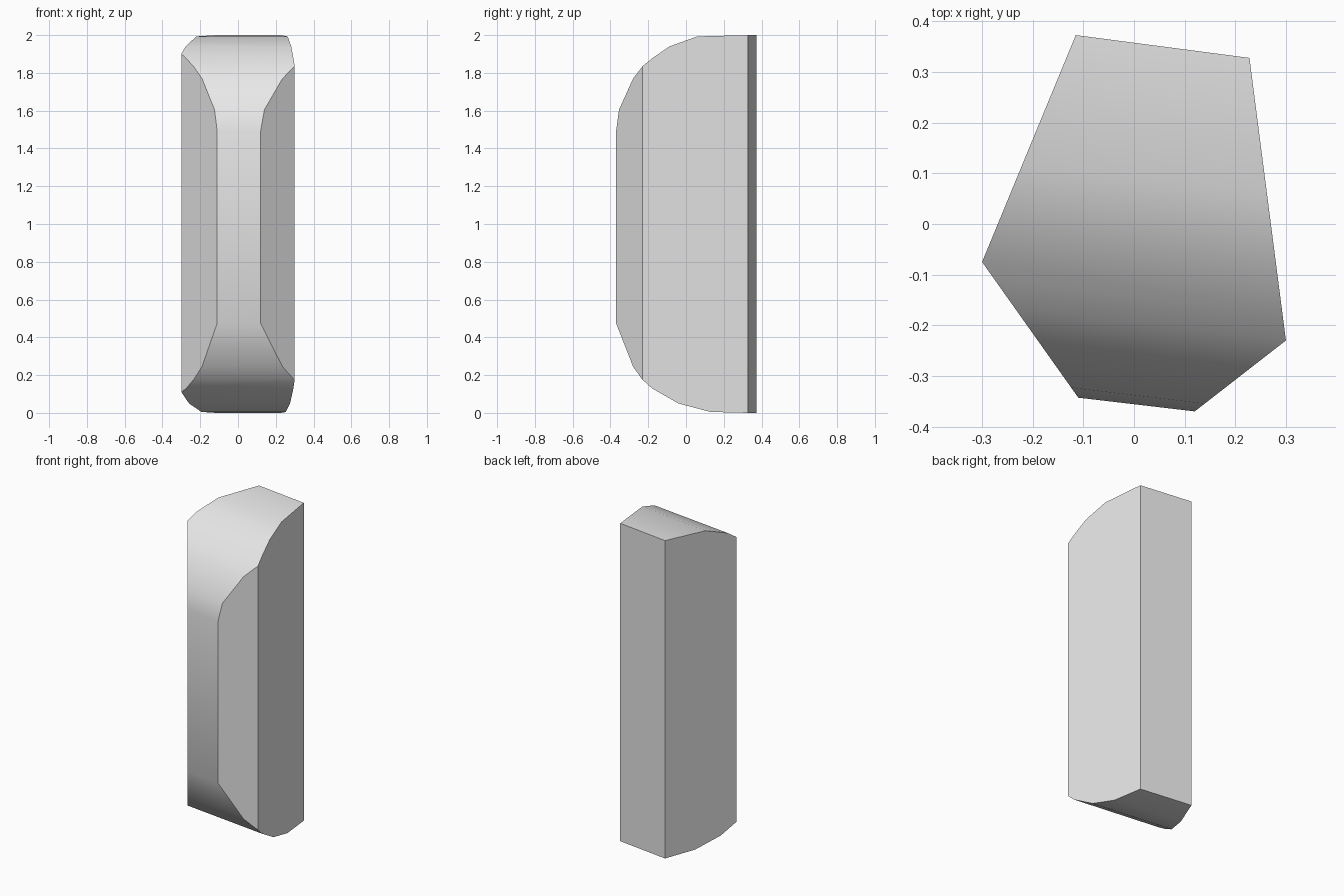
import bpy, bmesh, math
from mathutils import Vector

if "Cube" in bpy.data.objects:
    bpy.data.objects.remove(bpy.data.objects["Cube"], do_unlink=True)

# Stone outline seen from above
OUTLINE = [(-0.115, 0.373), (-0.30, -0.075), (-0.11, -0.343),
           (0.12, -0.37), (0.30, -0.23), (0.228, 0.328)]
# Rounded front profile as (depth, height), back to front, for each end
TOP = [(0.36, 2.0), (0.091, 1.993), (-0.054, 1.94), (-0.14, 1.88),
       (-0.194, 1.835), (-0.252, 1.77), (-0.338, 1.605), (-0.356, 1.49)]
BOTTOM = [(0.36, 0.0), (0.16, 0.005), (-0.007, 0.05), (-0.145, 0.13),
          (-0.199, 0.18), (-0.252, 0.245), (-0.356, 0.475)]
SKEW = 0.12  # the rounding runs slightly askew across the width


def shave(bm, a, b, side):
    """Cut away everything outside one segment of the profile."""
    dd, dz = a[0] - b[0], a[1] - b[1]
    nd, nz = -dz * side, dd * side
    if nz * side < 0:
        nd, nz = -nd, -nz
    cut = bmesh.ops.bisect_plane(
        bm, geom=bm.verts[:] + bm.edges[:] + bm.faces[:], dist=1e-5,
        plane_co=Vector((0, b[0], b[1])),
        plane_no=Vector((SKEW * nd, nd, nz)).normalized(), clear_outer=True)
    rim = [e for e in cut["geom_cut"]
           if isinstance(e, bmesh.types.BMEdge) and e.is_boundary]
    if rim:
        bmesh.ops.holes_fill(bm, edges=rim, sides=0)


# Upright prism, trimmed by both profiles
bm = bmesh.new()
base = bm.faces.new([bm.verts.new((x, y, -0.1)) for x, y in OUTLINE])
raised = bmesh.ops.extrude_face_region(bm, geom=[base])["geom"]
bmesh.ops.translate(bm, vec=(0, 0, 2.2),
                    verts=[v for v in raised if isinstance(v, bmesh.types.BMVert)])
bmesh.ops.recalc_face_normals(bm, faces=bm.faces[:])
for profile, side in ((TOP, 1), (BOTTOM, -1)):
    for a, b in zip(profile, profile[1:]):
        shave(bm, a, b, side)
bmesh.ops.remove_doubles(bm, verts=bm.verts[:], dist=1e-4)
bmesh.ops.recalc_face_normals(bm, faces=bm.faces[:])

mesh = bpy.data.meshes.new("stone_block")
bm.to_mesh(mesh)
bm.free()
stone = bpy.data.objects.new("stone_block", mesh)
bpy.context.collection.objects.link(stone)

# Plain grey stone
grey = bpy.data.materials.new("light_grey")
grey.use_nodes = True
colour = (0.8, 0.8, 0.8, 1)
grey.diffuse_color = colour
grey.node_tree.nodes["Principled BSDF"].inputs["Base Color"].default_value = colour
mesh.materials.append(grey)

# Soft rounding, crisp corners
bpy.ops.object.select_all(action="DESELECT")
stone.select_set(True)
bpy.context.view_layer.objects.active = stone
bpy.ops.object.shade_smooth_by_angle(angle=math.radians(30))
